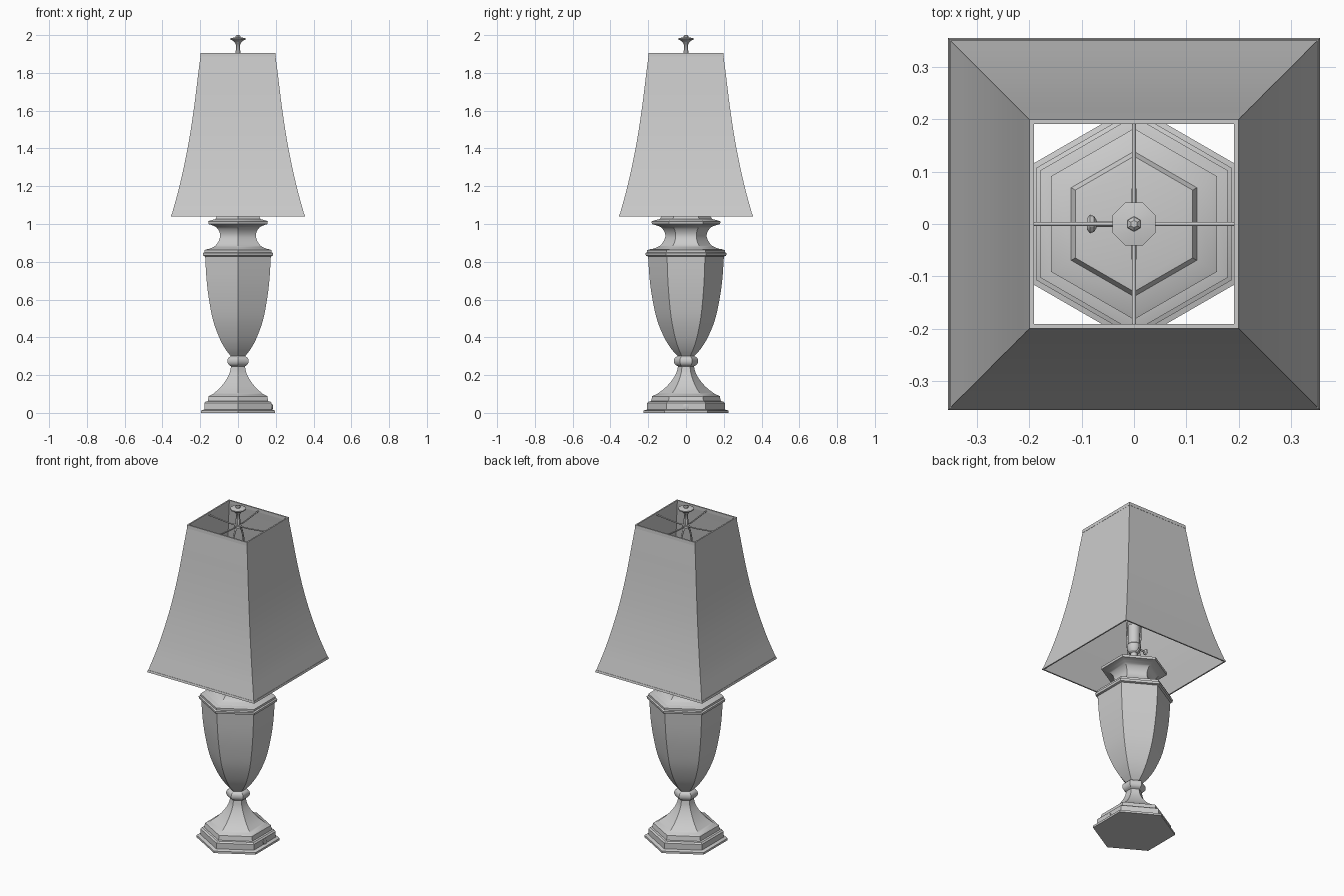
import bpy, math
from mathutils import Vector, Matrix

if "Cube" in bpy.data.objects:
    bpy.data.objects.remove(bpy.data.objects["Cube"])


def finish(ob, angle=28):
    bpy.ops.object.select_all(action='DESELECT')
    ob.select_set(True)
    bpy.context.view_layer.objects.active = ob
    if ob.type == 'CURVE':
        bpy.ops.object.convert(target='MESH')
    bpy.ops.object.shade_smooth_by_angle(angle=math.radians(angle))
    return ob


def loft(name, n, profile, closed=False, matrix=None):
    """Spin an (apothem, z) profile into an n-sided prism; closed makes a ring."""
    verts, faces = [], []
    for a, z in profile:
        r = a / math.cos(math.pi / n)
        for k in range(n):
            t = math.pi / n + 2 * math.pi * k / n
            verts.append((r * math.cos(t), r * math.sin(t), z))
    m = len(profile)
    for i in range(m if closed else m - 1):
        j = (i + 1) % m
        for k in range(n):
            l = (k + 1) % n
            faces.append((i * n + k, i * n + l, j * n + l, j * n + k))
    if not closed:
        faces.append(tuple(reversed(range(n))))
        faces.append(tuple(range((m - 1) * n, m * n)))
    me = bpy.data.meshes.new(name)
    me.from_pydata(verts, [], faces)
    if matrix:
        me.transform(matrix)
    ob = bpy.data.objects.new(name, me)
    bpy.context.collection.objects.link(ob)
    return finish(ob)


def smooth_path(pts, steps=4):
    """Catmull-Rom subdivision of a point list."""
    p = [Vector(q) for q in pts]
    p = [2 * p[0] - p[1]] + p + [2 * p[-1] - p[-2]]
    out = []
    for a, b, c, d in zip(p, p[1:], p[2:], p[3:]):
        for s in range(steps):
            t = s / steps
            out.append(0.5 * (2 * b + (c - a) * t + (2 * a - 5 * b + 4 * c - d) * t ** 2
                              + (3 * b - a - 3 * c + d) * t ** 3))
    return [tuple(v) for v in out + [p[-2]]]


def wire(name, pts, radius):
    cu = bpy.data.curves.new(name, 'CURVE')
    cu.dimensions = '3D'
    cu.bevel_depth, cu.bevel_resolution, cu.use_fill_caps = radius, 2, True
    sp = cu.splines.new('POLY')
    sp.points.add(len(pts) - 1)
    for q, v in zip(sp.points, pts):
        q.co = (*v, 1)
    ob = bpy.data.objects.new(name, cu)
    bpy.context.collection.objects.link(ob)
    return finish(ob, 50)


def along_x(x, z):
    return Matrix.Translation((x, 0, z)) @ Matrix.Rotation(math.pi / 2, 4, 'Y')


# Stepped hexagonal foot with flared stem
loft("foot", 6, [(0.196, 0), (0.196, 0.012), (0.178, 0.018), (0.178, 0.052), (0.170, 0.060),
                 (0.160, 0.062), (0.155, 0.088), (0.145, 0.094)]
     + smooth_path([(0.135, 0.098), (0.098, 0.13), (0.066, 0.17), (0.045, 0.21),
                    (0.036, 0.25)]))
# Ring between the foot and the urn
loft("stem_collar", 6, smooth_path([(0.036, 0.246), (0.050, 0.256), (0.056, 0.272),
                                    (0.052, 0.290), (0.036, 0.302)]))
# Urn body with rim and waisted neck
loft("urn_body", 6, smooth_path([(0.036, 0.298), (0.068, 0.34), (0.100, 0.40), (0.132, 0.49),
                                 (0.152, 0.59), (0.166, 0.70), (0.174, 0.83)]))
loft("urn_rim", 6, [(0.174, 0.828), (0.184, 0.832), (0.186, 0.846), (0.178, 0.850),
                    (0.178, 0.862), (0.160, 0.868)])
loft("urn_neck", 6, smooth_path([(0.158, 0.866), (0.120, 0.885), (0.098, 0.92), (0.096, 0.95),
                                 (0.112, 0.98), (0.140, 0.995)])
     + [(0.156, 0.999), (0.158, 1.013), (0.148, 1.018), (0.120, 1.026), (0.112, 1.040),
        (0.098, 1.043)])
# Cord outlet on the foot
loft("cord_outlet", 12, [(0.016, 0), (0.016, 0.008), (0.010, 0.010)], matrix=along_x(0.174, 0.032))

# Open square shade with a gentle inward curve
side = smooth_path([(0.352, 1.045), (0.310, 1.20), (0.267, 1.40), (0.235, 1.60),
                    (0.210, 1.80), (0.197, 1.90)])
loft("shade", 4, side + [(a - 0.004, z) for a, z in reversed(side)], closed=True)
for name, a, z0, z1, lean in (("shade_bottom_hem", 0.355, 1.040, 1.052, 0.003),
                              ("shade_top_hem", 0.200, 1.886, 1.906, 0.001)):
    loft(name, 4, [(a, z0), (a - lean, z1), (a - 0.008 - lean, z1), (a - 0.008, z0)], closed=True)

# Shade spider: hub and four arms
loft("spider_hub", 16, [(0.022, 1.872), (0.022, 1.884)])
for i in range(4):
    c, s = round(math.cos(i * math.pi / 2)), round(math.sin(i * math.pi / 2))
    wire("spider_arm_%d" % (i + 1),
         [(r * c, r * s, z) for r, z in ((0.01, 1.878), (0.06, 1.878), (0.194, 1.892))], 0.004)

# Harp carrying the shade
half = [(0, 0.022, 1.115), (0, 0.045, 1.13), (0, 0.054, 1.18), (0, 0.064, 1.40),
        (0, 0.066, 1.60), (0, 0.056, 1.76), (0, 0.030, 1.85), (0, 0, 1.872)]
wire("harp", smooth_path(half + [(x, -y, z) for x, y, z in reversed(half[:-1])]), 0.005)

# Lamp holder with switch key
loft("socket", 20, [(0.035, 1.040), (0.035, 1.050), (0.018, 1.056), (0.018, 1.115), (0.028, 1.122),
                    (0.037, 1.140), (0.037, 1.165), (0.033, 1.170), (0.033, 1.285),
                    (0.028, 1.285), (0.028, 1.20)])
wire("switch_stem", [(-0.03, 0, 1.155), (-0.078, 0, 1.155)], 0.006)
loft("switch_knob", 10, [(0.010, 0), (0.017, 0.006), (0.014, 0.014), (0.008, 0.018)],
     matrix=along_x(-0.09, 1.155))

# Finial with flared cap
loft("finial", 8, [(0.012, 1.880), (0.013, 1.915), (0.010, 1.922), (0.010, 1.945), (0.015, 1.958),
                   (0.026, 1.970), (0.040, 1.976), (0.041, 1.983), (0.018, 1.988)])
loft("finial_tip", 6, [(0.013, 1.985), (0.012, 1.994), (0.006, 2.000)])
